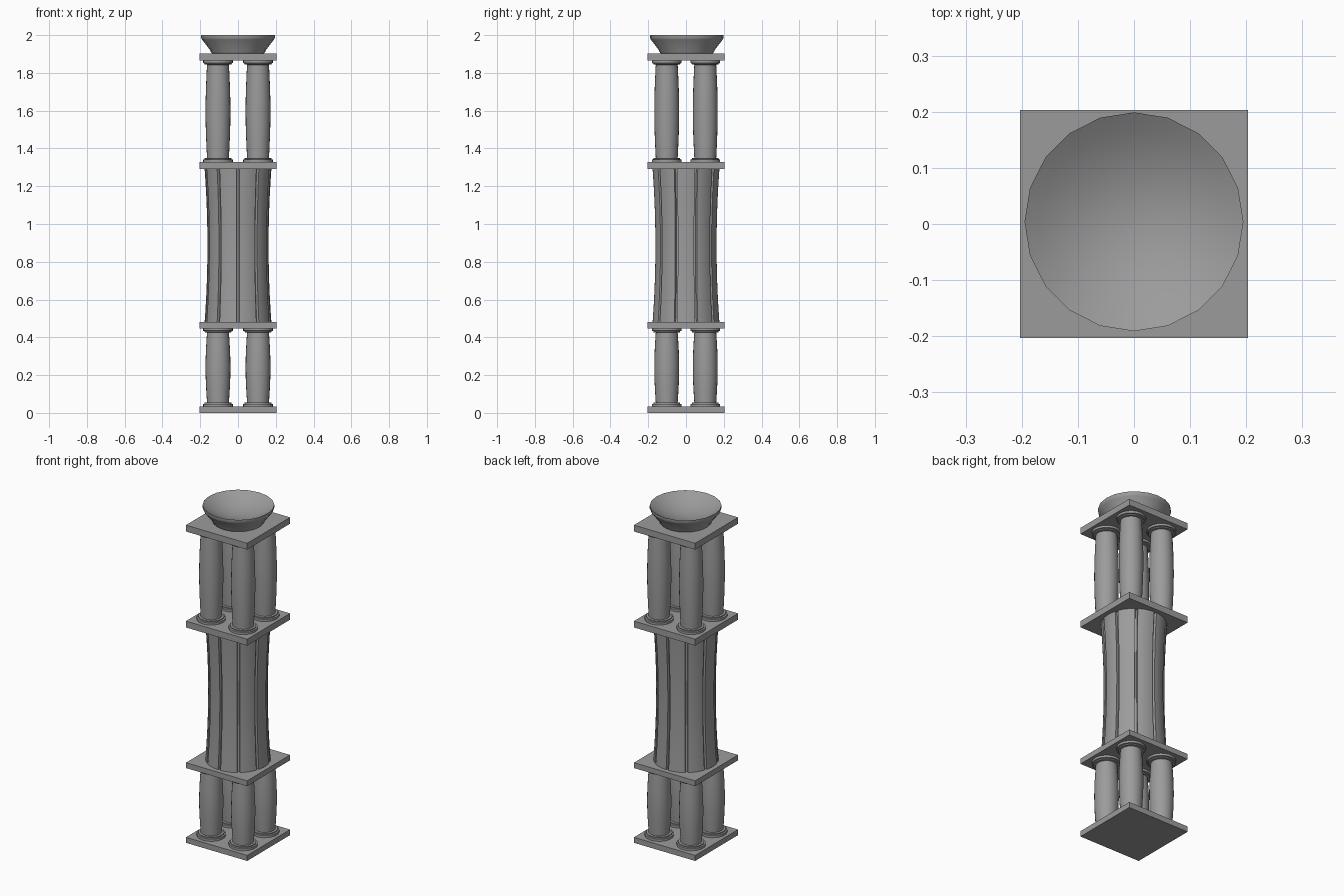
import bpy, math

if "Cube" in bpy.data.objects:
    bpy.data.objects.remove(bpy.data.objects["Cube"])

# Dark grey stone for every part
stone = bpy.data.materials.new("dark_stone")
stone.diffuse_color = (0.33, 0.33, 0.33, 1)
stone.use_nodes = True
stone.node_tree.nodes["Principled BSDF"].inputs["Base Color"].default_value = stone.diffuse_color


def mesh_object(name, verts, faces):
    mesh = bpy.data.meshes.new(name)
    mesh.from_pydata(verts, [], faces)
    mesh.update()
    mesh.materials.append(stone)
    ob = bpy.data.objects.new(name, mesh)
    bpy.context.collection.objects.link(ob)
    bpy.ops.object.select_all(action='DESELECT')
    ob.select_set(True)
    bpy.context.view_layer.objects.active = ob
    bpy.ops.object.shade_smooth_by_angle(angle=math.radians(30))
    return ob


def loft(name, rings, location=(0, 0, 0)):
    """Skin a stack of equal-length rings and cap both ends."""
    n = len(rings[0])
    verts = [v for ring in rings for v in ring]
    faces = []
    for k in range(len(rings) - 1):
        for i in range(n):
            j = (i + 1) % n
            faces.append((k * n + i, k * n + j, (k + 1) * n + j, (k + 1) * n + i))
    faces.append(tuple(reversed(range(n))))
    faces.append(tuple(range((len(rings) - 1) * n, len(rings) * n)))
    ob = mesh_object(name, verts, faces)
    ob.location = location
    return ob


def lathe(name, profile, sides, location=(0, 0, 0)):
    rings = [[(r * math.cos(2 * math.pi * i / sides), r * math.sin(2 * math.pi * i / sides), z)
              for i in range(sides)] for r, z in profile]
    return loft(name, rings, location)


def plate(name, z0, z1, h=0.203):
    corners = [(-h, -h), (h, -h), (h, h), (-h, h)]
    return loft(name, [[(x, y, z) for x, y in corners] for z in (z0, z1)])


# Square plates
plate("base_plate", 0, 0.033)
plate("lower_plate", 0.448, 0.48)
plate("upper_plate", 1.29, 1.328)
plate("top_plate", 1.865, 1.903)


# Groups of four bulging columns with stepped rings at both ends
def column_group(name, z0, z1):
    end = [(0.079, 0), (0.079, 0.013), (0.071, 0.015), (0.071, 0.021), (0.058, 0.022)]
    profile = [(r, z0 + d) for r, d in end]
    a, b = z0 + 0.022, z1 - 0.022
    profile += [(0.058 + 0.008 * math.sin(math.pi * k / 8), a + (b - a) * k / 8)
                for k in range(1, 8)]
    profile += [(r, z1 - d) for r, d in reversed(end)]
    for sx in (-1, 1):
        for sy in (-1, 1):
            lathe(name, profile, 24, (0.106 * sx, 0.102 * sy, 0))


column_group("lower_column", 0.033, 0.448)
column_group("upper_column", 1.328, 1.865)

# Waisted central shaft: ten rounded panels separated by narrow grooves
section = []  # (angle, inset) pairs
for p in range(10):
    centre = -90 + 36 * p
    section += [(centre - 2.6, 0), (centre - 1.6, 0.014), (centre + 1.6, 0.014), (centre + 2.6, 0)]
    section += [(centre + 2.6 + 30.8 * k / 5, 0) for k in range(1, 5)]
rings = []
for k in range(13):
    t = k / 12
    radius = 0.162 + 0.015 * (2 * t - 1) ** 2
    rings.append([((radius - d) * math.cos(math.radians(a)),
                   (radius - d) * math.sin(math.radians(a)), 0.48 + 0.81 * t) for a, d in section])
loft("grooved_shaft", rings)

# Twenty-sided bowl with a sharp lip and a shallow dished top
bowl = [(0.138, 1.903), (0.145, 1.912), (0.147, 1.92), (0.19, 1.976), (0.195, 1.985)]
bowl += [(0.195 * s, 1.935 + 0.065 * s * s) for s in (1, 0.86, 0.72, 0.58, 0.44, 0.3, 0.16, 0.02)]
lathe("bowl", bowl, 20, (0, 0.004, 0))
